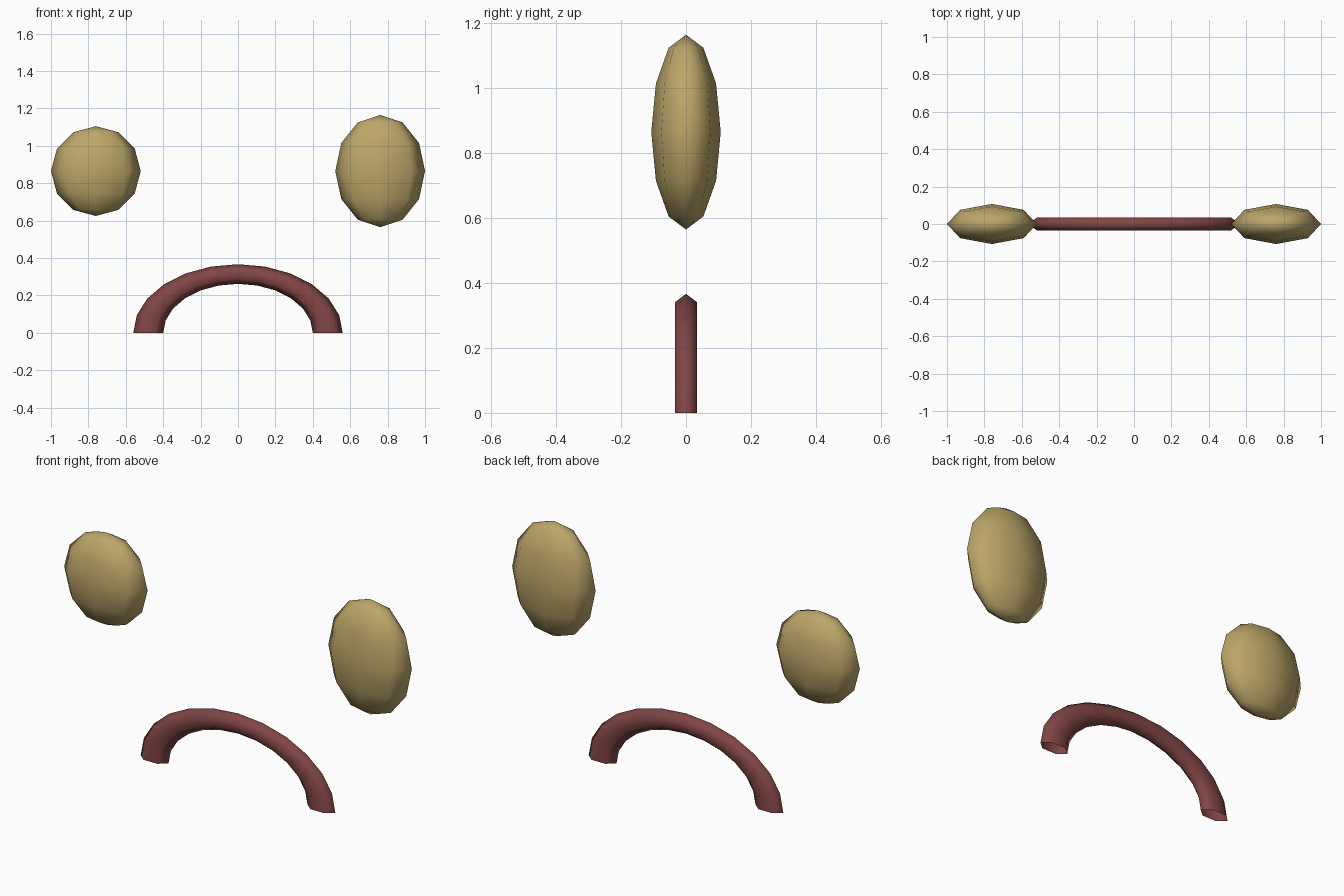
import bpy, bmesh
from math import sin, cos, pi

if "Cube" in bpy.data.objects:
    bpy.data.objects.remove(bpy.data.objects["Cube"])


def material(name, color):
    m = bpy.data.materials.new(name)
    m.diffuse_color = (*color, 1)
    m.use_nodes = True
    m.node_tree.nodes["Principled BSDF"].inputs["Base Color"].default_value = m.diffuse_color
    return m


def finish(bm, name, mat, location=(0, 0, 0)):
    mesh = bpy.data.meshes.new(name)
    bm.to_mesh(mesh)
    bm.free()
    mesh.materials.append(mat)
    mesh.shade_smooth()
    obj = bpy.data.objects.new(name, mesh)
    obj.location = location
    bpy.context.collection.objects.link(obj)
    return obj


tan = material("tan", (0.50, 0.38, 0.14))
red = material("dark_red", (0.22, 0.06, 0.06))


# Eyes: flattened low-poly spheres, the right one taller
def eye(name, x, height):
    bm = bmesh.new()
    bmesh.ops.create_uvsphere(bm, u_segments=8, v_segments=6, radius=1)
    bmesh.ops.scale(bm, vec=(0.24, 0.107, height), verts=bm.verts)
    finish(bm, name, tan, (x, 0, 0.865))


eye("left_eye", -0.76, 0.24)
eye("right_eye", 0.76, 0.30)

# Mouth: open-ended half torus, squashed in height and depth
STEPS, SIDES, MAJOR, MINOR = 12, 6, 0.48, 0.08
bm = bmesh.new()
rings = []
for i in range(STEPS + 1):
    a = pi * i / STEPS
    ring = []
    for j in range(SIDES):
        b = 2 * pi * j / SIDES
        r = MAJOR + MINOR * cos(b)
        ring.append(bm.verts.new((r * cos(a), 0.5 * MINOR * sin(b), 0.655 * r * sin(a))))
    rings.append(ring)
for r0, r1 in zip(rings, rings[1:]):
    for j in range(SIDES):
        k = (j + 1) % SIDES
        bm.faces.new((r0[j], r0[k], r1[k], r1[j]))
bmesh.ops.recalc_face_normals(bm, faces=bm.faces)
finish(bm, "mouth", red)
